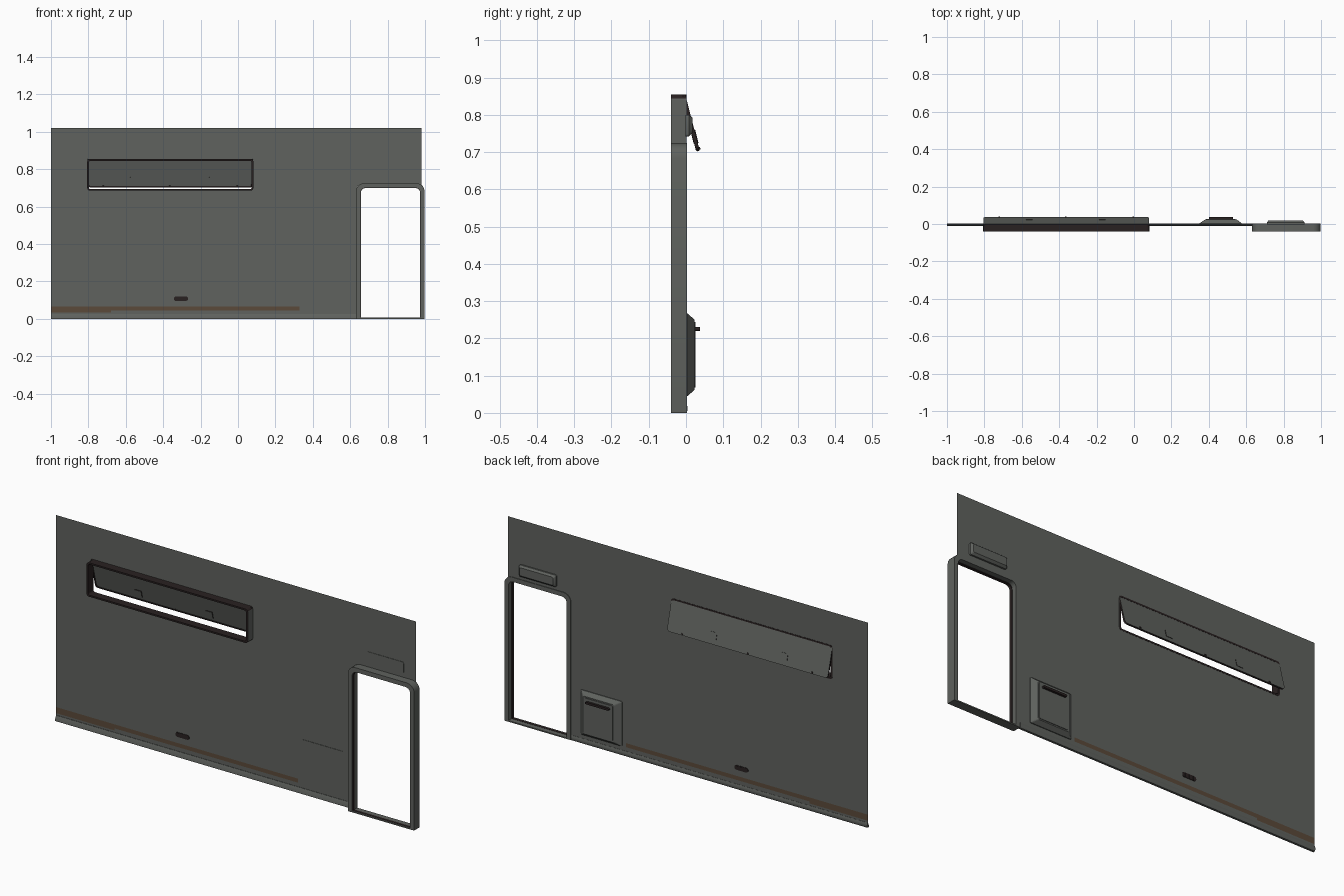
import bpy, bmesh, math
from mathutils import Matrix, Vector

if "Cube" in bpy.data.objects:
    bpy.data.objects.remove(bpy.data.objects["Cube"])


def material(name, r, g, b):
    m = bpy.data.materials.new(name)
    m.diffuse_color = (r, g, b, 1)
    m.use_nodes = True
    m.node_tree.nodes["Principled BSDF"].inputs["Base Color"].default_value = m.diffuse_color
    return m


GREY = material("grey_green", 0.115, 0.122, 0.112)
DARK = material("dark_seal", 0.022, 0.015, 0.015)
BROWN = material("brown_stripe", 0.105, 0.068, 0.042)


def finish(name, bm, mats, rule=None, matrix=None, smooth=False, recalc=True):
    if recalc:
        bmesh.ops.recalc_face_normals(bm, faces=bm.faces)
    bm.normal_update()
    if rule:
        for f in bm.faces:
            f.material_index = rule(f)
    if matrix:
        bm.transform(matrix)
    me = bpy.data.meshes.new(name)
    bm.to_mesh(me)
    bm.free()
    for m in mats:
        me.materials.append(m)
    ob = bpy.data.objects.new(name, me)
    bpy.context.collection.objects.link(ob)
    if smooth:
        bpy.ops.object.select_all(action='DESELECT')
        ob.select_set(True)
        bpy.context.view_layer.objects.active = ob
        bpy.ops.object.shade_smooth_by_angle(angle=math.radians(35))
    return ob


def rounded(x0, x1, z0, z1, rb, rt, n=5):
    """Rounded rectangle in x/z, bottom radius rb and top radius rt."""
    pts = []
    for cx, cz, r, a in ((x1 - rb, z0 + rb, rb, 270), (x1 - rt, z1 - rt, rt, 0),
                         (x0 + rt, z1 - rt, rt, 90), (x0 + rb, z0 + rb, rb, 180)):
        for i in range(n + 1):
            t = math.radians(a + 90 * i / n)
            pts.append((cx + r * math.cos(t), cz + r * math.sin(t)))
    return pts


def loft(loops):
    """Skin between (outline, y) loops and cap both ends."""
    bm = bmesh.new()
    rings = [[bm.verts.new((x, y, z)) for x, z in pts] for pts, y in loops]
    n = len(rings[0])
    for a, b in zip(rings, rings[1:]):
        for i in range(n):
            bm.faces.new((a[i], a[(i + 1) % n], b[(i + 1) % n], b[i]))
    bm.faces.new(rings[0])
    bm.faces.new(rings[-1][::-1])
    return bm


def ring(outer, inner, y0, y1):
    """Closed frame with a rectangular section."""
    bm = bmesh.new()
    r = [[bm.verts.new((x, y, z)) for x, z in p]
         for p, y in ((outer, y0), (outer, y1), (inner, y1), (inner, y0))]
    n = len(outer)
    for k in range(4):
        a, b = r[k], r[(k + 1) % 4]
        for i in range(n):
            bm.faces.new((a[i], a[(i + 1) % n], b[(i + 1) % n], b[i]))
    return bm


def box(name, x0, x1, y0, y1, z0, z1, mat, matrix=None):
    bm = bmesh.new()
    bmesh.ops.create_cube(bm, size=1)
    bm.transform(Matrix.Translation(((x0 + x1) / 2, (y0 + y1) / 2, (z0 + z1) / 2))
                 @ Matrix.Diagonal((x1 - x0, y1 - y0, z1 - z0, 1)))
    return finish(name, bm, [mat], matrix=matrix)


# Wall sheet with window and door openings, and the stripe as coloured cells
xs = [-1, -0.80, -0.68, 0.076, 0.33, 0.64, 0.98]
zs = [0, 0.035, 0.045, 0.065, 0.69, 0.71, 0.848, 1.02]
bm = bmesh.new()
grid = [[bm.verts.new((x, 0, z)) for z in zs] for x in xs]
for i in range(len(xs) - 1):
    for j in range(len(zs) - 1):
        cx, cz = (xs[i] + xs[i + 1]) / 2, (zs[j] + zs[j + 1]) / 2
        in_window = -0.80 < cx < 0.076 and 0.69 < cz < 0.848
        in_door = cx > 0.64 and cz < 0.71
        if not (in_window or in_door):
            bm.faces.new((grid[i][j], grid[i + 1][j], grid[i + 1][j + 1], grid[i][j + 1]))


def stripe(f):
    c = f.calc_center_median()
    low = 0.035 if c.x < -0.68 else 0.045
    return 1 if c.x < 0.33 and low < c.z < 0.065 else 0


loose = [v for v in bm.verts if not v.link_faces]
bmesh.ops.delete(bm, geom=loose, context='VERTS')
finish("wall_panel", bm, [GREY, BROWN], stripe)

# Bottom rail with a rounded section, extruded along x
bm = bmesh.new()
section = [(-0.01, 0), (0.001, 0), (0.004, 0.006), (0.004, 0.016), (0.001, 0.025), (-0.002, 0.025), (-0.01, 0.006)]
face = bm.faces.new([bm.verts.new((-1, y, z)) for y, z in section])
ext = bmesh.ops.extrude_face_region(bm, geom=[face])
bmesh.ops.translate(bm, vec=(1.63, 0, 0),
                    verts=[g for g in ext["geom"] if isinstance(g, bmesh.types.BMVert)])
bm.faces.ensure_lookup_table()
if not face.is_valid or len([e for e in bm.edges if e.is_boundary]):
    bmesh.ops.holes_fill(bm, edges=[e for e in bm.edges if e.is_boundary])
finish("bottom_rail", bm, [GREY], smooth=True)

# Door frame and its dark seal
finish("door_frame", ring(rounded(0.632, 0.997, 0, 0.724, 0.001, 0.04),
                          rounded(0.655, 0.975, 0.006, 0.702, 0.001, 0.025), -0.04, 0.003),
       [GREY], smooth=True)
finish("door_seal", ring(rounded(0.653, 0.977, 0.005, 0.704, 0.001, 0.026),
                         rounded(0.657, 0.973, 0.007, 0.699, 0.001, 0.024), -0.034, -0.022),
       [DARK], smooth=True)

# Window frame: dark, with grey outer sides
finish("window_frame", ring(rounded(-0.806, 0.082, 0.685, 0.854, 0.014, 0.014),
                            rounded(-0.797, 0.073, 0.693, 0.846, 0.01, 0.01), -0.04, 0.001),
       [DARK, GREY],
       lambda f: 1 if abs(f.normal.x) > 0.9 and
       not -0.80 < f.calc_center_median().x < 0.076 else 0)

# Open window flap, hinged at the top
hinge = Matrix.Translation((0, -0.006, 0.854)) @ Matrix.Rotation(math.radians(14.5), 4, 'X')
L = 0.156
outline = rounded(-0.805, 0.08, -L, 0, 0.016, 0.004)
finish("window_flap", loft([(outline, -0.003), (outline, 0.004)]), [GREY, DARK],
       lambda f: 0 if abs(f.normal.y) > 0.5 else 1, hinge)
finish("flap_gasket", ring(rounded(-0.803, 0.078, -L + 0.002, -0.002, 0.015, 0.004),
                           rounded(-0.797, 0.072, -L + 0.008, -0.008, 0.012, 0.004),
                           -0.006, -0.002), [DARK], matrix=hinge)
for k, x in enumerate((-0.56, -0.17)):
    for side, y0, y1 in (("inner", -0.007, -0.002), ("outer", 0.003, 0.006)):
        finish(f"flap_clip_{side}_{k}",
               loft([(rounded(x - 0.018, x + 0.018, -0.135, -0.098, 0.003, 0.003, 2), y0),
                     (rounded(x - 0.018, x + 0.018, -0.135, -0.098, 0.003, 0.003, 2), y1)]),
               [GREY, DARK], lambda f: 0 if abs(f.normal.y) > 0.5 else 1, hinge)
for k, x in enumerate((-0.72, -0.365, -0.005)):
    box(f"flap_stud_{k}", x - 0.004, x + 0.004, -0.006, 0.007, -L + 0.003, -L + 0.01, DARK, hinge)

# Storage hatch with sloped sides, door panel and handle
finish("hatch_body", loft([(rounded(0.35, 0.576, 0.045, 0.267, 0.004, 0.004, 2), -0.002),
                           (rounded(0.35, 0.576, 0.045, 0.267, 0.004, 0.004, 2), 0.004),
                           (rounded(0.38, 0.55, 0.062, 0.250, 0.006, 0.006, 2), 0.023)]), [GREY])
finish("hatch_panel", loft([(rounded(0.386, 0.544, 0.068, 0.244, 0.006, 0.006, 2), 0.022),
                            (rounded(0.386, 0.544, 0.068, 0.244, 0.006, 0.006, 2), 0.026)]),
       [GREY])
finish("hatch_handle", loft([(rounded(0.40, 0.53, 0.220, 0.231, 0.005, 0.005, 3), 0.025),
                             (rounded(0.40, 0.53, 0.220, 0.231, 0.005, 0.005, 3), 0.037)]),
       [DARK])

# Lamp housing above the door
finish("door_lamp", loft([(rounded(0.71, 0.912, 0.742, 0.80, 0.006, 0.006, 3), -0.002),
                          (rounded(0.71, 0.912, 0.742, 0.80, 0.006, 0.006, 3), 0.008),
                          (rounded(0.718, 0.904, 0.752, 0.792, 0.008, 0.008, 3), 0.018)]),
       [GREY], smooth=True)

# Small vent low on the wall with slats
pill = rounded(-0.343, -0.267, 0.096, 0.119, 0.011, 0.011)
finish("vent", loft([(pill, -0.002), (pill, 0.002)]), [DARK])
for k in range(3):
    x = -0.327 + 0.022 * k
    box(f"vent_slat_{k}", x - 0.002, x + 0.002, -0.003, 0.004, 0.099, 0.116, DARK)
